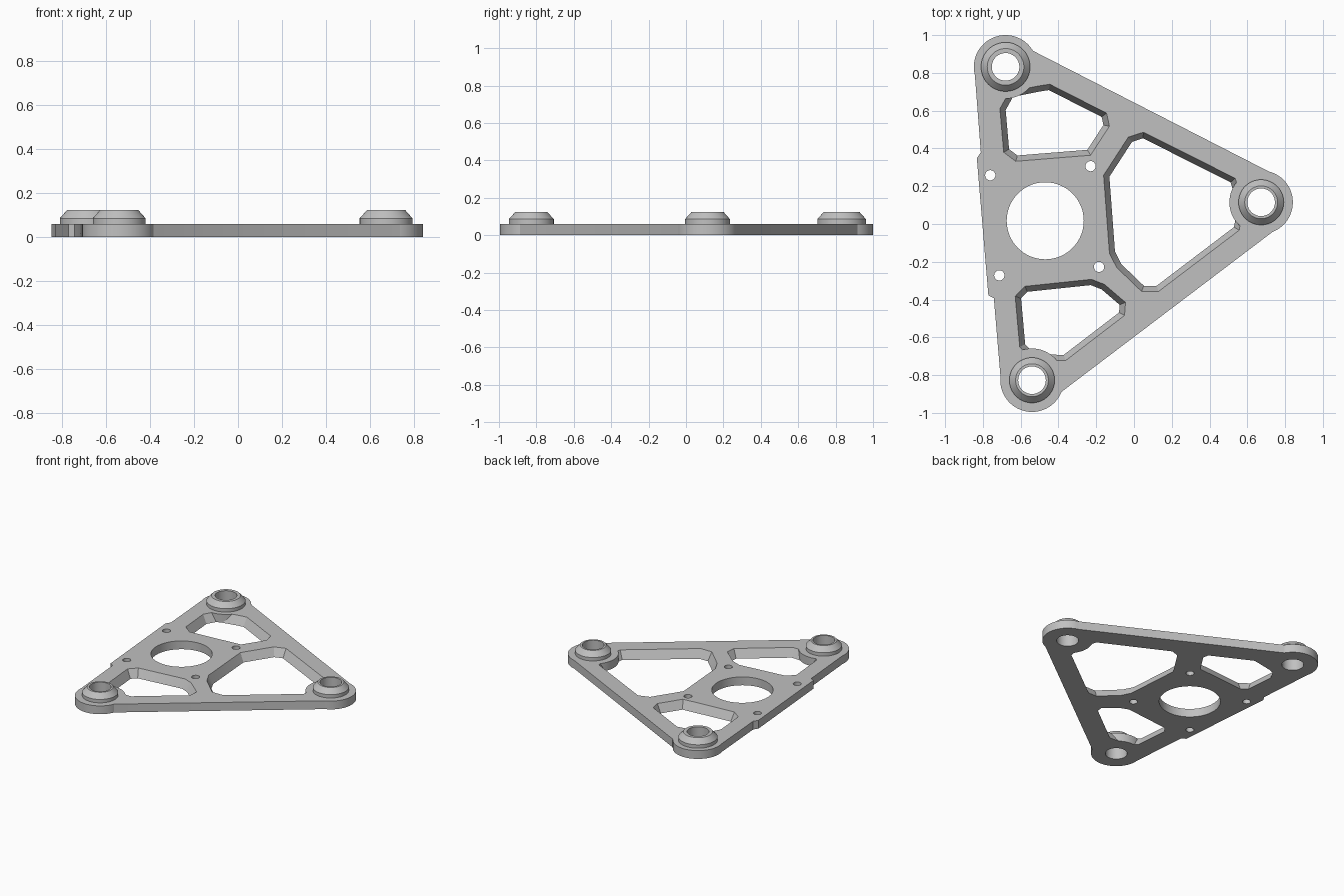
import bpy, bmesh, math
from mathutils import Vector

if "Cube" in bpy.data.objects:
    bpy.data.objects.remove(bpy.data.objects["Cube"])

THICK, RIM = 0.061, 0.168
# boss position and outer radius
BOSSES = {"back": (-0.68, 0.832, 0.13), "left": (0.673, 0.115, 0.12), "front": (-0.54, -0.827, 0.12)}

grey = bpy.data.materials.new("light_grey")
grey.use_nodes = True
grey.diffuse_color = (0.53, 0.53, 0.53, 1)
grey.node_tree.nodes["Principled BSDF"].inputs["Base Color"].default_value = grey.diffuse_color


def make(name, bm):
    bmesh.ops.recalc_face_normals(bm, faces=bm.faces)
    mesh = bpy.data.meshes.new(name)
    bm.to_mesh(mesh)
    bm.free()
    mesh.materials.append(grey)
    ob = bpy.data.objects.new(name, mesh)
    bpy.context.scene.collection.objects.link(ob)
    return ob


def offset(pts, d):
    """Grow (or shrink) a counter-clockwise polygon with mitred corners."""
    out, n = [], len(pts)
    for i in range(n):
        p = Vector(pts[i])
        a = (p - Vector(pts[i - 1])).normalized()
        b = (Vector(pts[(i + 1) % n]) - p).normalized()
        na, nb = Vector((a.y, -a.x)), Vector((b.y, -b.x))
        out.append(p + (na + nb) * d / max(1 + na.dot(nb), 0.4))
    return out


def prism(name, pts, z0, z1, grow0=0, grow1=0):
    bm = bmesh.new()
    low = [bm.verts.new((p[0], p[1], z0)) for p in offset(pts, grow0)]
    top = [bm.verts.new((p[0], p[1], z1)) for p in offset(pts, grow1)]
    bm.faces.new(low[::-1])
    bm.faces.new(top)
    n = len(pts)
    for i in range(n):
        j = (i + 1) % n
        bm.faces.new((low[i], low[j], top[j], top[i]))
    return make(name, bm)


def circle(x, y, r, n=64):
    return [(x + r * math.cos(i * math.tau / n), y + r * math.sin(i * math.tau / n)) for i in range(n)]


def boolean(target, tool, op):
    mod = target.modifiers.new(op, "BOOLEAN")
    mod.object, mod.operation, mod.solver = tool, op, "EXACT"
    bpy.context.view_layer.objects.active = target
    bpy.ops.object.modifier_apply(modifier=mod.name)
    bpy.data.objects.remove(tool)


def smooth(ob):
    bpy.ops.object.select_all(action="DESELECT")
    ob.select_set(True)
    bpy.context.view_layer.objects.active = ob
    bpy.ops.object.shade_smooth_by_angle(angle=math.radians(25))


# Triangular plate with a raised step on its long left-hand edge
plate = prism("base_plate", [
    (-0.705, -0.83), (-0.404, -0.904), (0.785, -0.003), (0.745, 0.262), (-0.576, 0.938),
    (-0.846, 0.833), (-0.811, 0.38), (-0.832, 0.348), (-0.771, -0.378), (-0.742, -0.393)], 0, THICK)

# Lightening windows, narrowing towards the underside
WINDOWS = [
    [(0.05, 0.486), (-0.03, 0.46), (-0.161, 0.258), (-0.13, -0.155), (-0.092, -0.23),
     (0.04, -0.357), (0.13, -0.357), (0.557, -0.033), (0.58, 0.1), (0.536, 0.242)],
    [(-0.71, 0.61), (-0.69, 0.38), (-0.626, 0.332), (-0.23, 0.364), (-0.13, 0.518),
     (-0.145, 0.587), (-0.446, 0.74), (-0.51, 0.73), (-0.66, 0.7)],
    [(-0.578, -0.33), (-0.629, -0.383), (-0.605, -0.65), (-0.55, -0.71), (-0.404, -0.723),
     (-0.362, -0.723), (-0.05, -0.484), (-0.045, -0.415), (-0.156, -0.32), (-0.225, -0.293)],
]
SLOPE = 0.03
for pts in WINDOWS:
    over = 0.02
    extra = SLOPE * over / THICK
    boolean(plate, prism("window_cutter", pts, -over, THICK + over, -SLOPE - extra, extra), "DIFFERENCE")

# Round corner pads
for x, y, r in BOSSES.values():
    boolean(plate, prism("corner_pad", circle(x, y, RIM), 0, THICK), "UNION")

# Centre bore, four screw holes and the boss bores
BORE = 0.073
holes = [(-0.47, 0.017, 0.204)] + [(x, y, BORE) for x, y, r in BOSSES.values()]
holes += [(x, y, 0.027) for x, y in ((-0.761, 0.258), (-0.23, 0.306), (-0.185, -0.227), (-0.713, -0.272))]
for x, y, r in holes:
    boolean(plate, prism("hole_cutter", circle(x, y, r), -0.1, 0.2), "DIFFERENCE")
smooth(plate)

# Chamfered hollow bosses
for name, (x, y, r) in BOSSES.items():
    profile = [(BORE, THICK), (r, THICK), (r, 0.086), (r - 0.033, 0.123), (BORE, 0.123)]
    bm = bmesh.new()
    rings = [[bm.verts.new((px, py, z)) for px, py in circle(x, y, rad)] for rad, z in profile]
    for k, ring in enumerate(rings):
        nxt = rings[(k + 1) % len(rings)]
        for i in range(len(ring)):
            j = (i + 1) % len(ring)
            bm.faces.new((ring[i], ring[j], nxt[j], nxt[i]))
    smooth(make(name + "_boss", bm))
